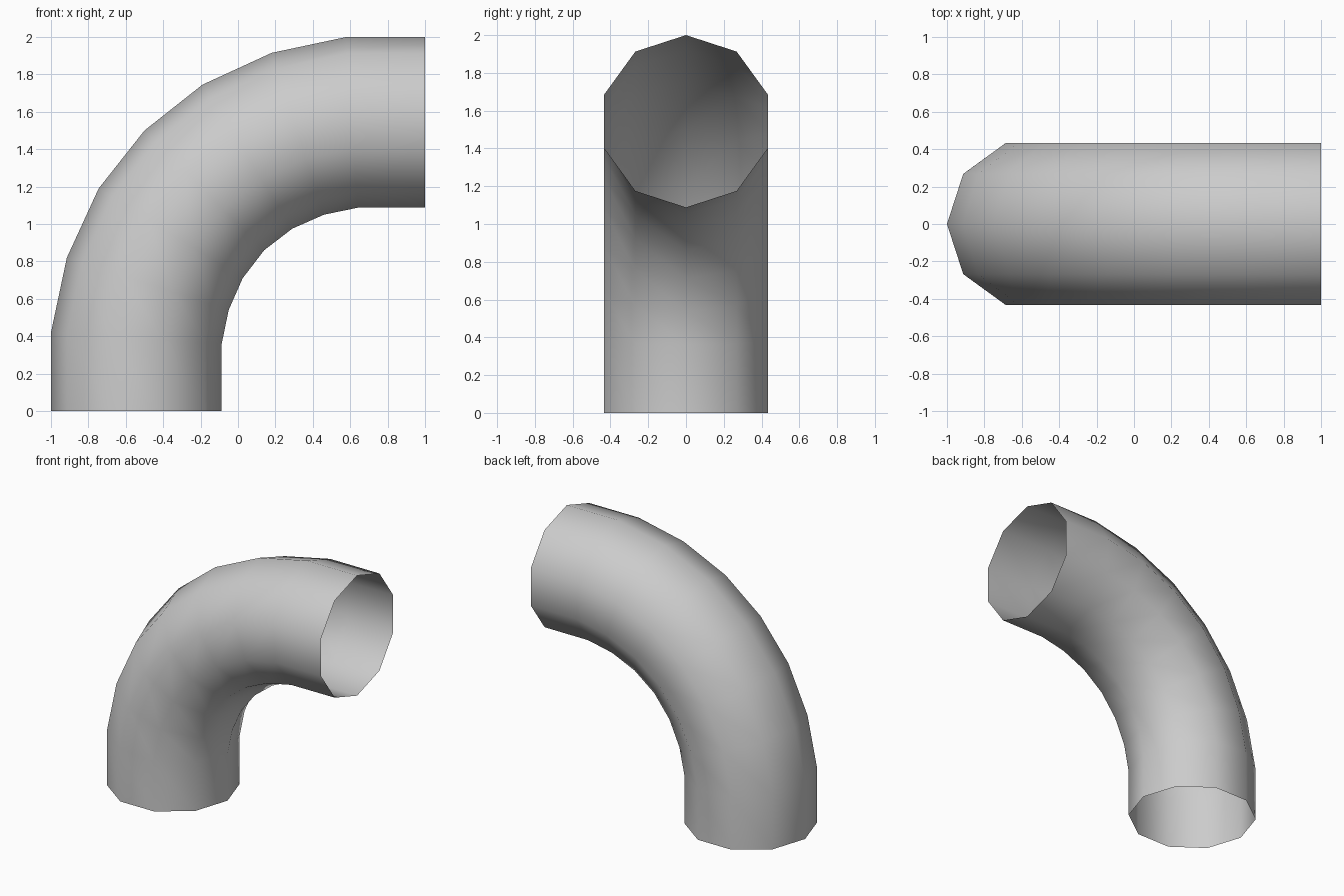
import bpy, bmesh, math
from mathutils import Vector

if "Cube" in bpy.data.objects:
    bpy.data.objects.remove(bpy.data.objects["Cube"])

SIDES, RADIUS = 10, 0.456

# Outer and inner bend profile points (x, z) for the first half of the elbow
half = [((-1, 0), (-0.088, 0)),
        ((-1, 0.42), (-0.087, 0.36)),
        ((-0.915, 0.82), (-0.05, 0.54)),
        ((-0.745, 1.19), (0.025, 0.71)),
        ((-0.5, 1.5), (0.14, 0.86))]


def mirrored(p):
    return (1 - p[1], 1 - p[0])


# The bend is symmetric about its 45 degree ring
rings = half + [(mirrored(o), mirrored(i)) for o, i in reversed(half[:-1])]

# Open-ended ten-sided tube through the rings
bm = bmesh.new()
loops = []
for o, i in rings:
    outer, inner = Vector((o[0], 0, o[1])), Vector((i[0], 0, i[1]))
    centre, arm = (outer + inner) / 2, (outer - inner) / 2
    loop = []
    for k in range(SIDES):
        a = 2 * math.pi * k / SIDES
        loop.append(bm.verts.new(centre + arm * math.cos(a)
                                 + Vector((0, RADIUS * math.sin(a), 0))))
    loops.append(loop)
for low, high in zip(loops, loops[1:]):
    for k in range(SIDES):
        n = (k + 1) % SIDES
        bm.faces.new((low[k], high[k], high[n], low[n])).smooth = True

mesh = bpy.data.meshes.new("pipe_elbow")
bm.to_mesh(mesh)
bm.free()
pipe = bpy.data.objects.new("pipe_elbow", mesh)
bpy.context.collection.objects.link(pipe)
